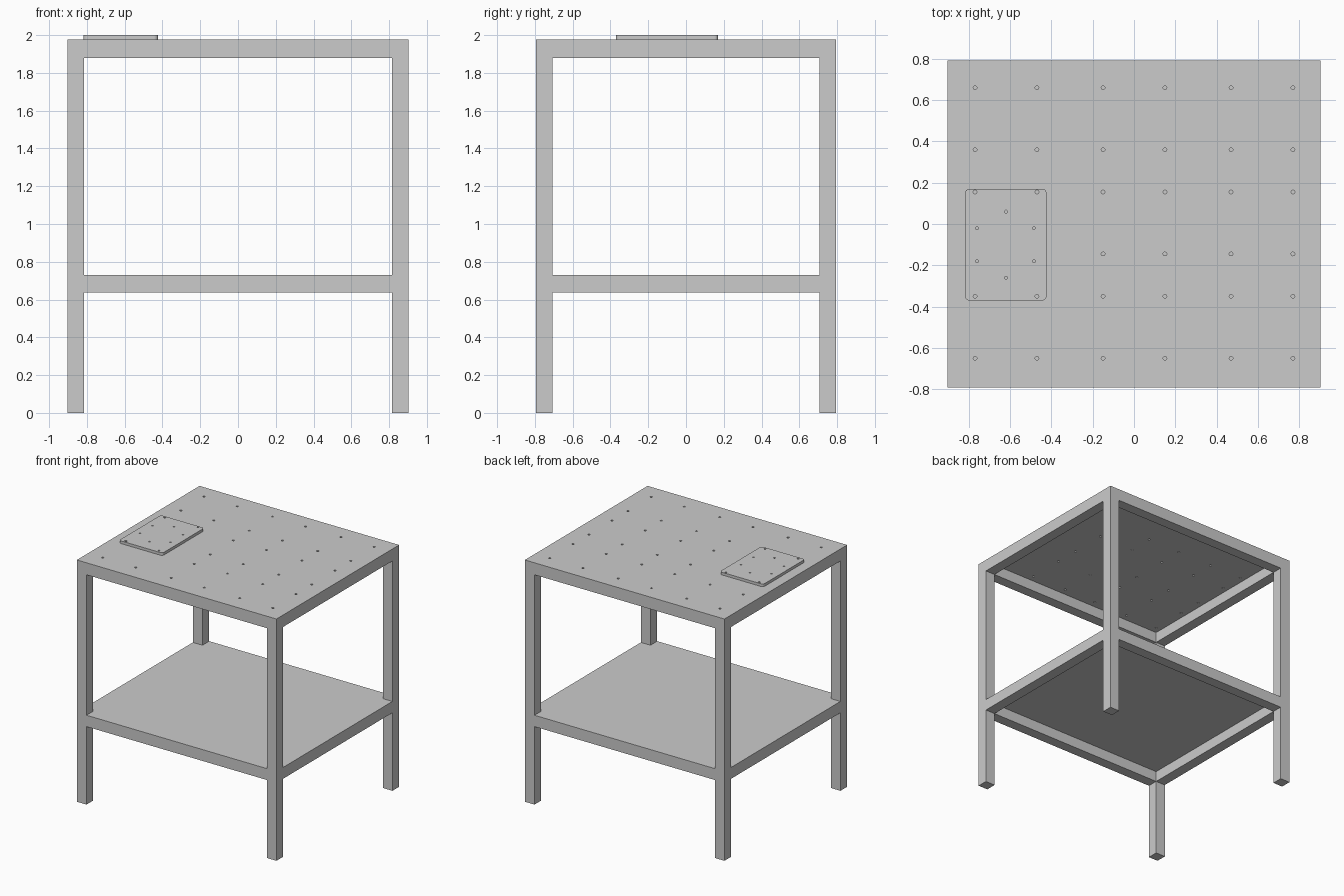
import bpy, bmesh
from math import radians, cos, sin

if "Cube" in bpy.data.objects:
    bpy.data.objects.remove(bpy.data.objects["Cube"], do_unlink=True)

HX, HY = 0.903, 0.793        # half size of the table
BAR = 0.087                  # square bar width
IX, IY = HX - BAR, HY - BAR  # inner edge of the legs
TOP, SHELF = 1.978, 0.731    # upper surfaces
TOP_T, SHELF_T = 0.011, 0.006

grey = bpy.data.materials.new("plain grey")
grey.use_nodes = True
colour = (0.6, 0.6, 0.6, 1)
grey.diffuse_color = colour
grey.node_tree.nodes["Principled BSDF"].inputs["Base Color"].default_value = colour


def prisms(name, outlines, z0, z1):
    """One object made of upright prisms over the given outlines."""
    bm = bmesh.new()
    for outline in outlines:
        face = bm.faces.new([bm.verts.new((x, y, z0)) for x, y in outline])
        ext = bmesh.ops.extrude_face_region(bm, geom=[face], use_keep_orig=True)
        for v in ext["geom"]:
            if isinstance(v, bmesh.types.BMVert):
                v.co.z = z1
    bmesh.ops.recalc_face_normals(bm, faces=bm.faces)
    mesh = bpy.data.meshes.new(name)
    bm.to_mesh(mesh)
    bm.free()
    mesh.materials.append(grey)
    obj = bpy.data.objects.new(name, mesh)
    bpy.context.collection.objects.link(obj)
    return obj


def rect(x0, x1, y0, y1):
    return [(x0, y0), (x1, y0), (x1, y1), (x0, y1)]


def circle(x, y, r, n=16):
    return [(x + r * cos(radians(360 * i / n)), y + r * sin(radians(360 * i / n))) for i in range(n)]


def rounded_rect(x0, x1, y0, y1, r, n=6):
    centres = [(x1 - r, y1 - r), (x0 + r, y1 - r), (x0 + r, y0 + r), (x1 - r, y0 + r)]
    return [(cx + r * cos(radians(90 * (k + i / n))), cy + r * sin(radians(90 * (k + i / n))))
            for k, (cx, cy) in enumerate(centres) for i in range(n + 1)]


def drill(obj, holes, z0, z1):
    """Cut round holes through an object and drop the cutter."""
    cutter = prisms("hole_cutter", holes, z0, z1)
    cutter.hide_render = True
    mod = obj.modifiers.new("holes", "BOOLEAN")
    mod.operation, mod.solver, mod.object = "DIFFERENCE", "EXACT", cutter
    bpy.context.view_layer.update()
    depsgraph = bpy.context.evaluated_depsgraph_get()
    mesh = bpy.data.meshes.new_from_object(obj.evaluated_get(depsgraph))
    obj.modifiers.clear()
    obj.data = mesh
    bpy.data.objects.remove(cutter, do_unlink=True)


# Legs
for side, sx in (("left", 1), ("right", -1)):
    for end, sy in (("front", -1), ("back", 1)):
        xs, ys = sorted((sx * IX, sx * HX)), sorted((sy * IY, sy * HY))
        prisms(f"{end}_{side}_leg", [rect(*xs, *ys)], 0, TOP - TOP_T)

# Rails under the top and the shelf
for level, z in (("top", TOP - TOP_T), ("shelf", SHELF - SHELF_T)):
    prisms(f"{level}_front_rail", [rect(-IX, IX, -HY, -IY)], z - BAR, z)
    prisms(f"{level}_back_rail", [rect(-IX, IX, IY, HY)], z - BAR, z)
    prisms(f"{level}_left_rail", [rect(IX, HX, -IY, IY)], z - BAR, z)
    prisms(f"{level}_right_rail", [rect(-HX, -IX, -IY, IY)], z - BAR, z)

# Shelf sheet, notched around the legs
quarter = [(HX, IY), (IX, IY), (IX, HY)]
notched = (quarter + [(-x, y) for x, y in reversed(quarter)]
           + [(-x, -y) for x, y in quarter] + [(x, -y) for x, y in reversed(quarter)])
prisms("shelf_sheet", [notched], SHELF - SHELF_T, SHELF)

# Table top with a grid of through holes
grid = [circle(x, y, 0.009) for x in (-0.77, -0.47, -0.15, 0.15, 0.47, 0.77)
        for y in (-0.65, -0.35, -0.145, 0.155, 0.36, 0.66)]
top = prisms("table_top", [rect(-HX, HX, -HY, HY)], TOP - TOP_T, TOP)
drill(top, grid, TOP - 0.05, TOP + 0.05)

# Mounting plate with corner holes and a ring of smaller holes
plate = prisms("mounting_plate", [rounded_rect(-0.818, -0.424, -0.37, 0.17, 0.02)], TOP, 2.0)
holes = [circle(x, y, 0.009) for x in (-0.77, -0.47) for y in (-0.35, 0.155)]
holes += [circle(x, y, 0.007) for x in (-0.76, -0.485) for y in (-0.18, -0.02)]
holes += [circle(-0.62, y, 0.007) for y in (-0.26, 0.06)]
drill(plate, holes, TOP - 0.05, 2.05)
